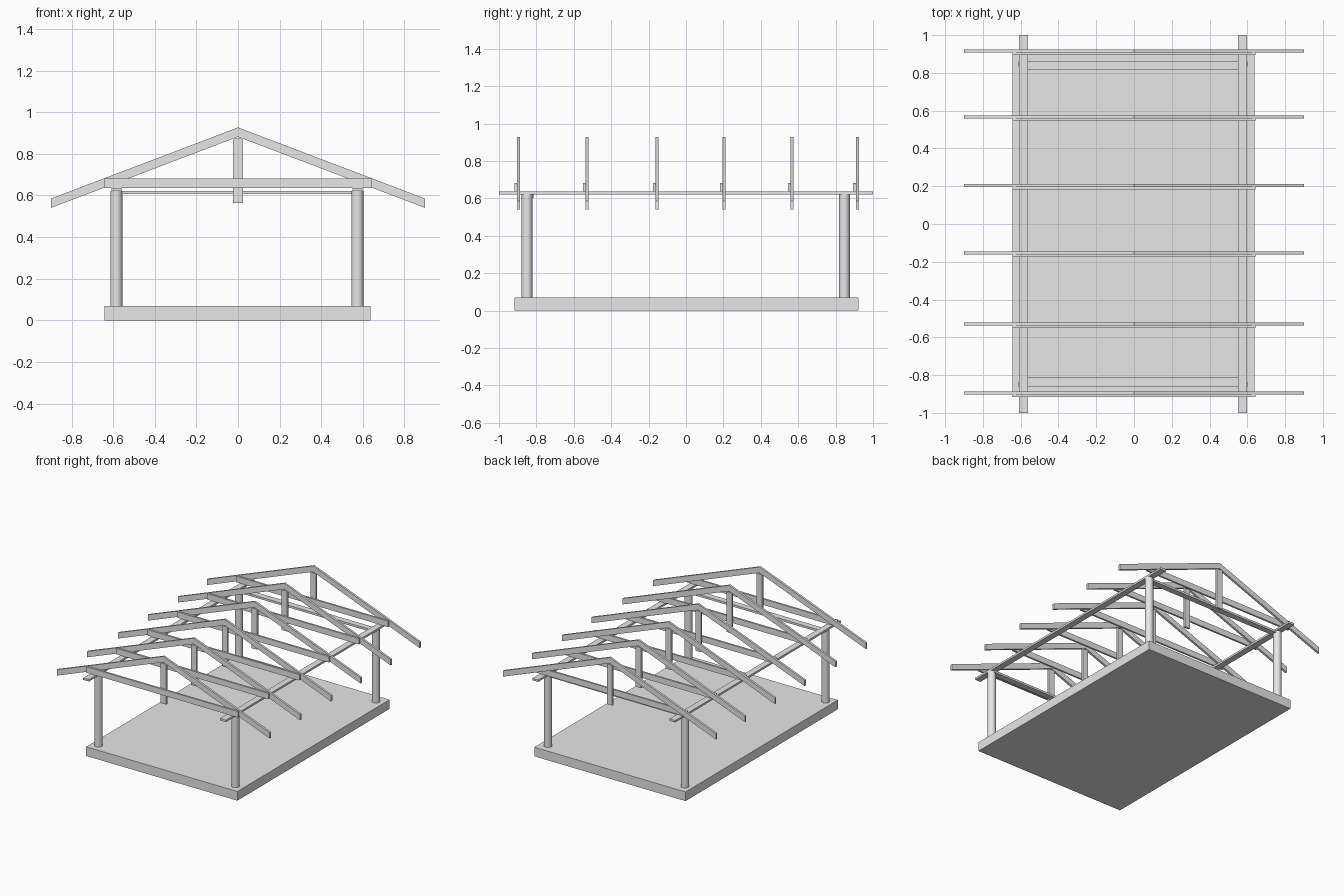
import bpy
import bmesh
import math

cube = bpy.data.objects.get("Cube")
if cube:
    bpy.data.objects.remove(cube, do_unlink=True)

GREY = (0.8, 0.8, 0.8, 1.0)
mat = bpy.data.materials.new("light grey")
mat.use_nodes = True
mat.diffuse_color = GREY
mat.node_tree.nodes["Principled BSDF"].inputs["Base Color"].default_value = GREY


def finish(name, bm):
    bmesh.ops.recalc_face_normals(bm, faces=bm.faces)
    mesh = bpy.data.meshes.new(name)
    bm.to_mesh(mesh)
    bm.free()
    mesh.materials.append(mat)
    obj = bpy.data.objects.new(name, mesh)
    bpy.context.collection.objects.link(obj)
    return obj


def plank(name, profile, y0, y1):
    """Extrude an (x, z) outline along y."""
    bm = bmesh.new()
    face = bm.faces.new([bm.verts.new((x, y0, z)) for x, z in profile])
    out = bmesh.ops.extrude_face_region(bm, geom=[face])
    moved = [v for v in out["geom"] if isinstance(v, bmesh.types.BMVert)]
    bmesh.ops.translate(bm, verts=moved, vec=(0, y1 - y0, 0))
    return finish(name, bm)


def box(name, x0, x1, y0, y1, z0, z1):
    return plank(name, [(x0, z0), (x1, z0), (x1, z1), (x0, z1)], y0, y1)


def post(name, x, y, z0, z1, radius):
    bm = bmesh.new()
    bmesh.ops.create_cone(bm, cap_ends=True, segments=32, radius1=radius,
                          radius2=radius, depth=z1 - z0)
    bmesh.ops.translate(bm, verts=bm.verts, vec=(x, y, (z0 + z1) / 2))
    obj = finish(name, bm)
    bpy.ops.object.select_all(action="DESELECT")
    obj.select_set(True)
    bpy.context.view_layer.objects.active = obj
    bpy.ops.object.shade_smooth_by_angle(angle=math.radians(30))


# Floor
box("floor_slab", -0.642, 0.637, -0.917, 0.922, 0, 0.07)

# Corner posts
SIDES = {"right": -0.585, "left": 0.574}
ENDS = {"front": -0.85, "back": 0.847}
for side, x in SIDES.items():
    for end, y in ENDS.items():
        post(f"{end}_{side}_post", x, y, 0.07, 0.622, 0.029)

# Long wall plates and the cross plates under them
for side, x in SIDES.items():
    box(f"{side}_wall_plate", x - 0.024, x + 0.024, -1, 1, 0.622, 0.637)
for end, y in {"front": -0.836, "back": 0.84}.items():
    box(f"{end}_cross_plate", SIDES["right"], SIDES["left"],
        y - 0.023, y + 0.023, 0.606, 0.622)

# Roof trusses: two rafters, a hanging king post and a tie beam on the front face
HALF = 0.008
DROP = 0.045
APEX, EAVE, REACH = 0.927, 0.585, 0.9
for i, y in enumerate((-0.895, -0.529, -0.154, 0.204, 0.567, 0.916), 1):
    for side, s in (("left", 1), ("right", -1)):
        plank(f"{side}_rafter_{i}",
              [(0, APEX), (s * REACH, EAVE), (s * REACH, EAVE - DROP), (0, APEX - DROP)],
              y - HALF, y + HALF)
    box(f"king_post_{i}", -0.023, 0.023, y - HALF, y + HALF, 0.565, 0.873)
    box(f"tie_beam_{i}", -0.643, 0.642, y - HALF - 0.014, y - HALF, 0.637, 0.682)
